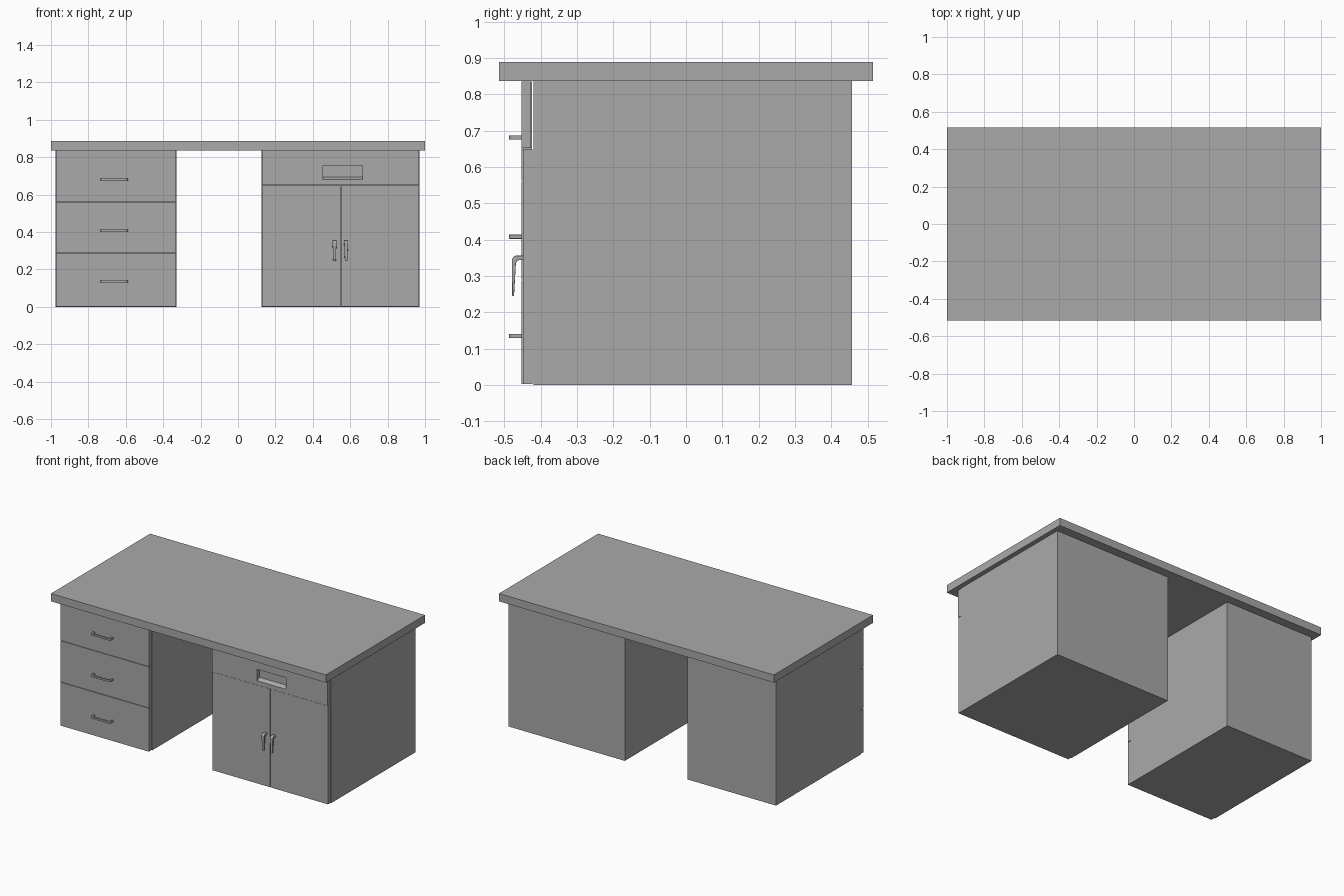
import bpy
import bmesh
from mathutils import Vector

if "Cube" in bpy.data.objects:
    bpy.data.objects.remove(bpy.data.objects["Cube"])

grey = bpy.data.materials.new("desk grey")
grey.use_nodes = True
COLOUR = (0.4, 0.4, 0.4, 1)
grey.diffuse_color = COLOUR
grey.node_tree.nodes["Principled BSDF"].inputs["Base Color"].default_value = COLOUR


def prism(name, outline, direction, to_point, bevel=0):
    """Extrude a flat outline, placed in space by to_point, along a direction."""
    bm = bmesh.new()
    face = bm.faces.new([bm.verts.new(to_point(a, b)) for a, b in outline])
    ext = bmesh.ops.extrude_face_region(bm, geom=[face])
    verts = [g for g in ext["geom"] if isinstance(g, bmesh.types.BMVert)]
    bmesh.ops.translate(bm, verts=verts, vec=Vector(direction))
    bmesh.ops.recalc_face_normals(bm, faces=bm.faces)
    mesh = bpy.data.meshes.new(name)
    bm.to_mesh(mesh)
    bm.free()
    mesh.materials.append(grey)
    obj = bpy.data.objects.new(name, mesh)
    bpy.context.collection.objects.link(obj)
    if bevel:
        mod = obj.modifiers.new("soft edges", "BEVEL")
        mod.width = bevel
        mod.segments = 2
    return obj


def box(name, x0, x1, y0, y1, z0, z1):
    return prism(name, [(x0, y0), (x1, y0), (x1, y1), (x0, y1)],
                 (0, 0, z1 - z0), lambda x, y: (x, y, z0))


# Worktop and the two pedestals
BODY_Y, BACK_Y, FRONT_Y, TOP_Z = -0.42, 0.457, -0.452, 0.837
box("worktop", -1, 1, -0.515, 0.515, TOP_Z, 0.888)
box("right_pedestal", -0.975, -0.33, BODY_Y, BACK_Y, 0, TOP_Z)
box("left_pedestal", 0.125, 0.97, BODY_Y, BACK_Y, 0, TOP_Z)

# Three drawers, each with a strap handle
strap = [(-0.073, 0), (-0.073, -0.022), (-0.068, -0.031), (-0.058, -0.035),
         (0.058, -0.035), (0.068, -0.031), (0.073, -0.022), (0.073, 0),
         (0.061, 0), (0.061, -0.018), (0.054, -0.024),
         (-0.054, -0.024), (-0.061, -0.018), (-0.061, 0)]
for i, (z0, z1) in enumerate([(0.003, 0.288), (0.291, 0.56), (0.563, 0.835)]):
    box(f"drawer_front_{i + 1}", -0.973, -0.332, FRONT_Y, BODY_Y - 0.003, z0, z1)
    prism(f"drawer_handle_{i + 1}", strap, (0, 0, 0.012),
          lambda x, y: (x - 0.662, y + FRONT_Y, 0.129 + 0.273 * i), bevel=0.002)

# Wide drawer with a finger recess that has a sloping floor
wide = box("wide_drawer_front", 0.127, 0.968, FRONT_Y, BODY_Y - 0.006, 0.652, 0.835)
recess = [(-0.47, 0.68), (FRONT_Y, 0.68), (-0.428, 0.694), (-0.428, 0.755), (-0.47, 0.755)]
cutter = prism("recess_cutter", recess, (0.21, 0, 0), lambda y, z: (0.455, y, z))
cutter.hide_render = True
cut = wide.modifiers.new("recess", "BOOLEAN")
cut.operation = "DIFFERENCE"
cut.object = cutter
bpy.context.view_layer.objects.active = wide
bpy.ops.object.modifier_apply(modifier=cut.name)
bpy.data.objects.remove(cutter)

# Two doors with hanging, tapered lever handles
lever = [(-0.448, 0.356), (-0.469, 0.356), (-0.475, 0.353), (-0.479, 0.345),
         (-0.478, 0.245), (-0.473, 0.245), (-0.468, 0.335), (-0.465, 0.341),
         (-0.46, 0.344), (-0.448, 0.344)]
for name, x0, x1, hx in [("right", 0.127, 0.548, 0.516), ("left", 0.551, 0.968, 0.578)]:
    box(name + "_door", x0, x1, -0.448, BODY_Y - 0.002, 0.003, 0.649)
    handle = prism(name + "_door_handle", lever, (0.022, 0, 0),
                   lambda y, z: (-0.011, y, z), bevel=0.0015)
    for v in handle.data.vertices:
        v.co.x *= 0.6 + 0.4 * (v.co.z - 0.245) / 0.11
    handle.location.x = hx
